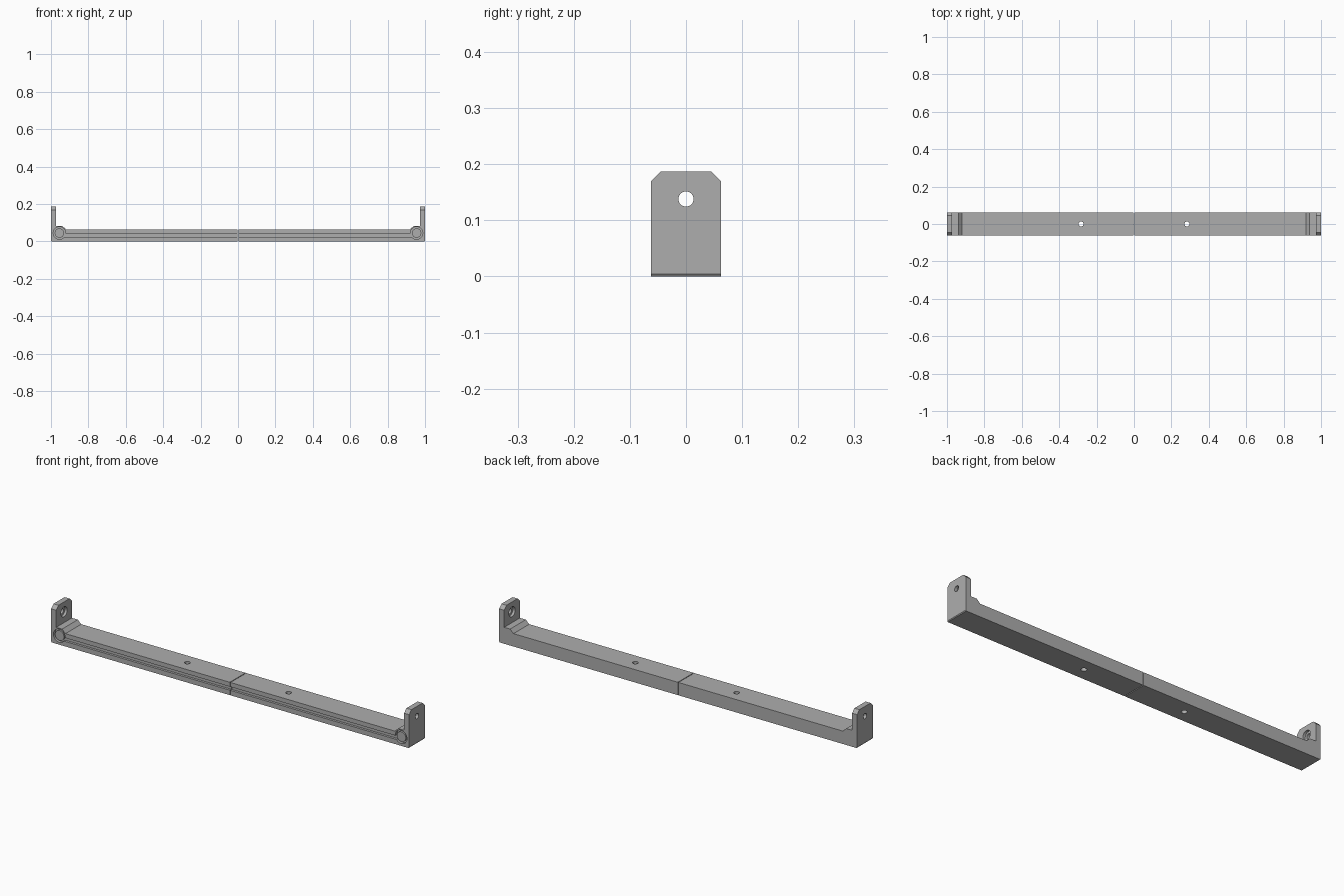
import bpy, bmesh, math
from mathutils import Matrix

if "Cube" in bpy.data.objects:
    bpy.data.objects.remove(bpy.data.objects["Cube"])

grey = bpy.data.materials.new("plain grey")
grey.diffuse_color = (0.42, 0.42, 0.42, 1)
grey.use_nodes = True
grey.node_tree.nodes["Principled BSDF"].inputs["Base Color"].default_value = grey.diffuse_color
D = 0.0625                      # half depth of the bar
PX, PZ = 0.955, 0.045           # socket centre


def finish(name, bm):
    bmesh.ops.recalc_face_normals(bm, faces=bm.faces)
    me = bpy.data.meshes.new(name)
    bm.to_mesh(me)
    bm.free()
    me.materials.append(grey)
    ob = bpy.data.objects.new(name, me)
    bpy.context.collection.objects.link(ob)
    return ob


def prism(name, pts, axis, a, b):
    """Extrude a 2D outline from a to b along axis ('x': points are y,z; 'y': points are x,z)."""
    bm = bmesh.new()
    co = (lambda p: (a, p[0], p[1])) if axis == 'x' else (lambda p: (p[0], a, p[1]))
    f = bm.faces.new([bm.verts.new(co(p)) for p in pts])
    g = bmesh.ops.extrude_face_region(bm, geom=[f])
    move = (b - a, 0, 0) if axis == 'x' else (0, b - a, 0)
    bmesh.ops.translate(bm, vec=move, verts=[v for v in g["geom"] if isinstance(v, bmesh.types.BMVert)])
    return finish(name, bm)


def cylinder(name, loc, r, depth, axis, n=32):
    bm = bmesh.new()
    rot = {'x': Matrix.Rotation(math.pi / 2, 4, 'Y'), 'y': Matrix.Rotation(math.pi / 2, 4, 'X'),
           'z': Matrix.Identity(4)}[axis]
    bmesh.ops.create_cone(bm, cap_ends=True, segments=n, radius1=r, radius2=r, depth=depth,
                          matrix=Matrix.Translation(loc) @ rot)
    return finish(name, bm)


def boolean(ob, other, op):
    m = ob.modifiers.new("cut", 'BOOLEAN')
    m.operation, m.solver, m.object = op, 'EXACT', other
    bpy.context.view_layer.objects.active = ob
    bpy.ops.object.modifier_apply(modifier=m.name)
    bpy.data.objects.remove(other)


def half(name, s):
    # bar with a raised shoulder and an upright end tab
    bar = prism(name, [(s * x, z) for x, z in (
        (0.002, 0), (0.997, 0), (1, 0.004), (1, 0.1875), (0.972, 0.1875), (0.972, 0.083),
        (0.939, 0.083), (0.92, 0.065), (0.002, 0.065))], 'y', -D, D)
    # clipped top corners of the tab
    for t in (-1, 1):
        boolean(bar, prism("corner_cutter", [(t * (D - 0.018), 0.1875), (t * (D + 0.02), 0.1495),
                                             (t * (D + 0.02), 0.2), (t * (D - 0.018), 0.2)],
                           'x', s * 0.95, s * 1.05), 'DIFFERENCE')
    # tab screw hole with a wider pocket on the inner side
    boolean(bar, cylinder("hole_cutter", (s * 0.985, 0, 0.138), 0.0135, 0.1, 'x'), 'DIFFERENCE')
    boolean(bar, cylinder("pocket_cutter", (s * 0.97, 0, 0.138), 0.025, 0.03, 'x'), 'DIFFERENCE')
    # mounting hole through the bar
    boolean(bar, cylinder("mount_cutter", (s * 0.283, 0, 0.03), 0.0135, 0.2, 'z'), 'DIFFERENCE')
    # long front groove
    boolean(bar, prism("groove_cutter", [(s * -0.01, 0.025), (s * PX, 0.025), (s * PX, 0.043),
                                         (s * -0.01, 0.043)], 'y', -D - 0.02, -D + 0.012), 'DIFFERENCE')
    # round front socket with a plug standing inside it
    boolean(bar, cylinder("socket_cutter", (s * PX, -D, PZ), 0.033, 0.03, 'y'), 'DIFFERENCE')
    boolean(bar, cylinder("plug", (s * PX, -D + 0.012, PZ), 0.025, 0.02, 'y'), 'UNION')
    bpy.ops.object.select_all(action='DESELECT')
    bar.select_set(True)
    bpy.context.view_layer.objects.active = bar
    bpy.ops.object.shade_smooth_by_angle(angle=math.radians(30))


half("right_bracket_half", 1)
half("left_bracket_half", -1)
